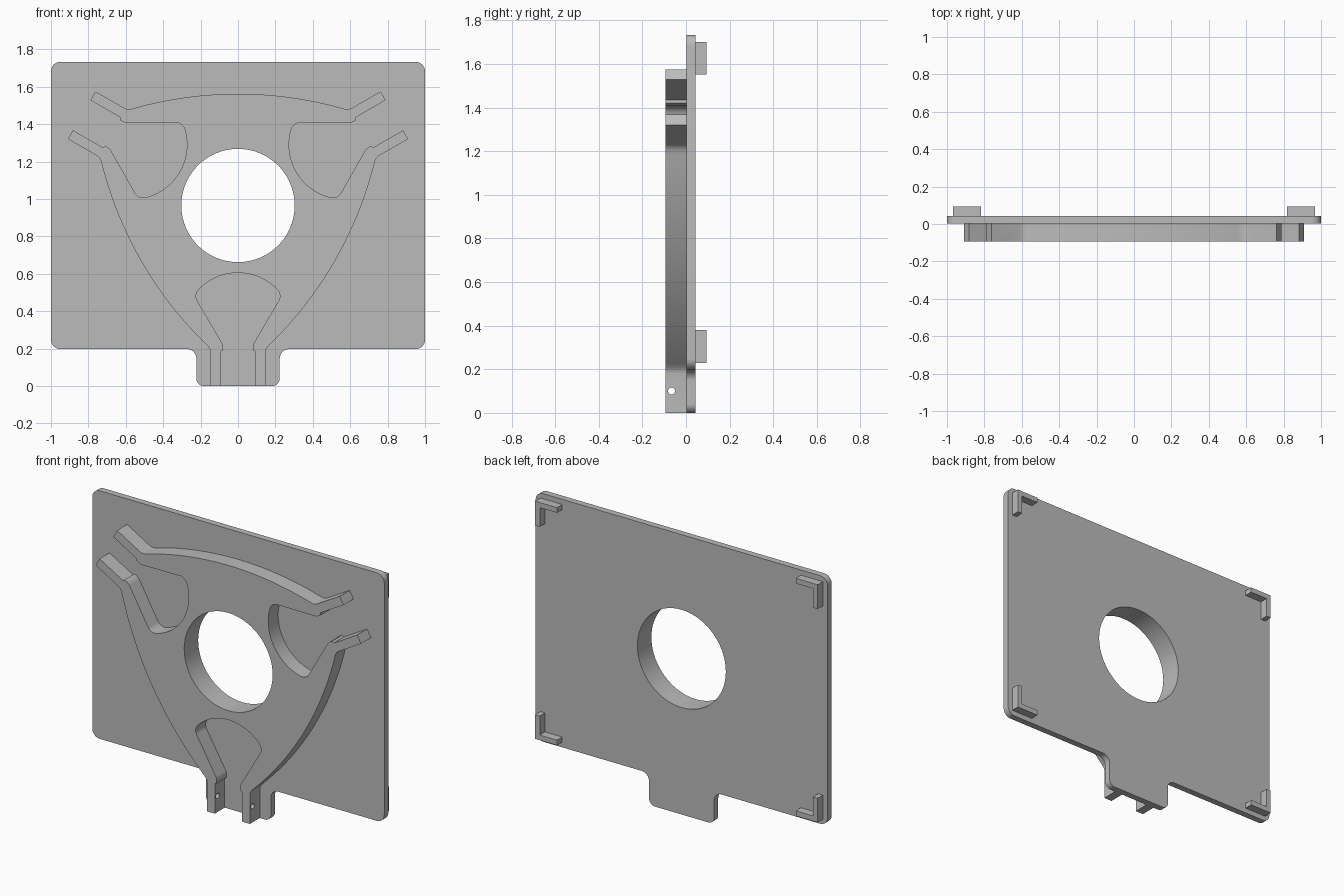
import bpy, bmesh
from math import radians, sin, cos, pi, tan
from mathutils import Vector, Matrix

cube = bpy.data.objects.get("Cube")
if cube:
    bpy.data.objects.remove(cube)

CZ = 0.965                              # height of the central hole
FRONT, FACE, BACK, TIP = -0.094, 0.003, 0.043, 0.094   # depth layers

grey = bpy.data.materials.new("plain_grey")
grey.use_nodes = True
grey.diffuse_color = (0.5, 0.5, 0.5, 1)
grey.node_tree.nodes["Principled BSDF"].inputs["Base Color"].default_value = (0.5, 0.5, 0.5, 1)


def arc(cx, cz, r, a0, a1, n):
    """Points on an arc, angles in degrees."""
    angles = [radians(a0 + (a1 - a0) * i / n) for i in range(n + 1)]
    return [Vector((cx + r * cos(a), cz + r * sin(a))) for a in angles]


def rounded(corners, n=8):
    """Closed outline with each (x, z, radius) corner filleted."""
    out = []
    for i, (x, z, r) in enumerate(corners):
        p = Vector((x, z))
        d0 = (Vector(corners[i - 1][:2]) - p).normalized()
        d1 = (Vector(corners[(i + 1) % len(corners)][:2]) - p).normalized()
        half = d0.angle(d1) / 2
        a, b = p + d0 * r / tan(half), p + d1 * r / tan(half)
        c = p + (d0 + d1).normalized() * r / sin(half)
        for k in range(n + 1):
            v = a.lerp(b, k / n) - c
            out.append(c + v.normalized() * r)
    return out


def mirrored(points):
    return [Vector((-p.x, p.y)) for p in reversed(points)]


def finish(bm, name):
    bmesh.ops.recalc_face_normals(bm, faces=bm.faces[:])
    mesh = bpy.data.meshes.new(name)
    bm.to_mesh(mesh)
    bm.free()
    mesh.materials.append(grey)
    mesh.shade_smooth()
    mesh.set_sharp_from_angle(angle=radians(30))
    obj = bpy.data.objects.new(name, mesh)
    bpy.context.collection.objects.link(obj)
    return obj


def slab(name, loops, y0, y1):
    """Fill outlines (inner loops become holes) and extrude in depth."""
    bm = bmesh.new()
    for loop in loops:
        vs = [bm.verts.new((p.x, y0, p.y)) for p in loop]
        for a, b in zip(vs, vs[1:] + vs[:1]):
            bm.edges.new((a, b))
    bmesh.ops.remove_doubles(bm, verts=bm.verts[:], dist=0.0005)
    bmesh.ops.triangle_fill(bm, edges=bm.edges[:], use_beauty=True, normal=(0, -1, 0))
    ext = bmesh.ops.extrude_face_region(bm, geom=bm.faces[:])
    moved = [g for g in ext["geom"] if isinstance(g, bmesh.types.BMVert)]
    bmesh.ops.translate(bm, verts=moved, vec=(0, y1 - y0, 0))
    return finish(bm, name)


centre_hole = arc(0, CZ, 0.303, 0, 354, 59)

# Back plate with the tab at the bottom
half_plate = [(0.223, 0, 0.04), (0.223, 0.197, 0.05), (1, 0.197, 0.05), (1, 1.733, 0.05)]
plate_corners = half_plate + [(-x, z, r) for x, z, r in reversed(half_plate)]
slab("back_plate", [rounded(plate_corners), centre_hole], FACE, BACK)

# Three-armed bracket: half of one arm, from pocket top to outer side
half_arm = arc(0, 0.315, 0.29, 90, 43.5, 14)
half_arm += arc(0.174, 0.48, 0.05, 43.5, -30, 10)
half_arm += [Vector(p) for p in (
    (0.087, 0.233), (0.082, 0.222), (0.08, 0.21), (0.08, 0.19), (0.093, 0.185),
    (0.093, 0), (0.147, 0), (0.147, 0.18), (0.15, 0.195), (0.158, 0.209))]
bow, reach = 2.05, 0.597 - 2.05
half_arm += arc(reach * cos(pi / 6), CZ - reach / 2, bow, -45.6, -30, 14)
arm = mirrored(half_arm) + half_arm

outline = []
for k in range(3):
    turn = Matrix.Rotation(radians(120 * k), 2)
    pivot = Vector((0, CZ))
    outline += [pivot + turn @ (p - pivot) for p in arm]
# Drop repeated points where the arms join
outline = [p for i, p in enumerate(outline) if (p - outline[i - 1]).length > 0.0005]
bracket = slab("three_arm_bracket", [outline, centre_hole], FRONT, FACE)

# Pin holes across the forked arm ends
for k in range(3):
    bm = bmesh.new()
    bmesh.ops.create_cone(bm, cap_ends=True, segments=20, radius1=0.016, radius2=0.016, depth=0.4,
                          matrix=Matrix.Translation((0, -0.066, 0.1 - CZ)) @ Matrix.Rotation(pi / 2, 4, "Y"))
    bm.transform(Matrix.Translation((0, 0, CZ)) @ Matrix.Rotation(radians(120 * k), 4, "Y"))
    cutter = finish(bm, "pin_hole_cutter")
    cutter.hide_render = True
    mod = bracket.modifiers.new("pin_hole", "BOOLEAN")
    mod.operation, mod.solver, mod.object = "DIFFERENCE", "EXACT", cutter
    bpy.context.view_layer.objects.active = bracket
    bpy.ops.object.modifier_apply(modifier=mod.name)
    bpy.data.objects.remove(cutter)
bracket.data.set_sharp_from_angle(angle=radians(30))

# L-shaped corner stops on the back
size, thick = 0.15, 0.032
for side, sx in (("left", 1), ("right", -1)):
    for level, sz in (("top", 1), ("bottom", -1)):
        ell = [(0, 0), (size, 0), (size, thick), (thick, thick), (thick, size), (0, size)]
        pts = [Vector((sx * (0.968 - u), CZ + sz * (0.736 - v))) for u, v in ell]
        slab(f"{level}_{side}_corner_stop", [pts], BACK, TIP)
